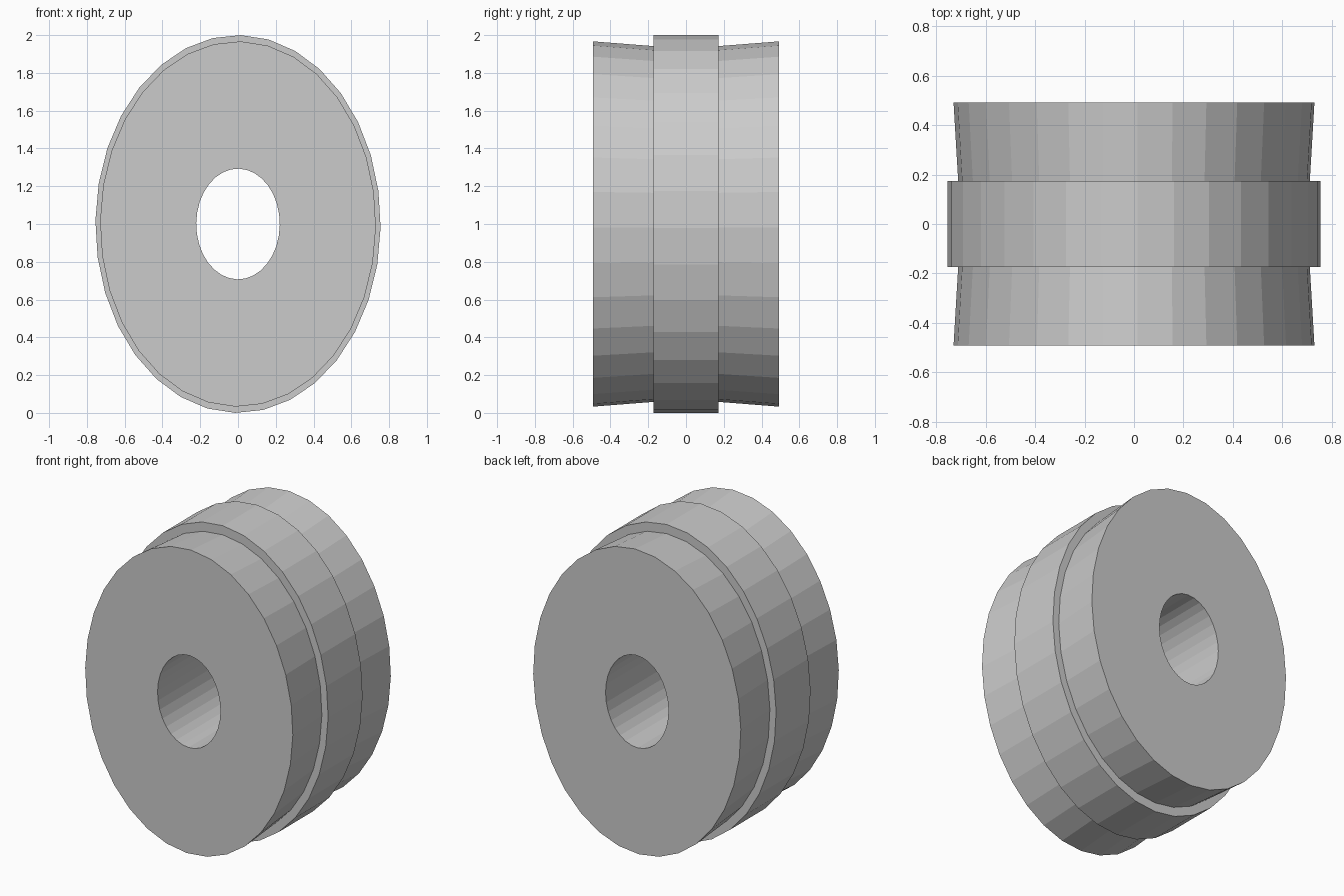
import bpy, bmesh, math

if "Cube" in bpy.data.objects:
    bpy.data.objects.remove(bpy.data.objects["Cube"])

SIDES = 32
OFFSET = -0.02      # slight turn of the facets
SQUASH = 0.755      # width relative to height


def lathe(name, profile):
    """Sweep a closed (radius, y) profile round an elliptical path."""
    bm = bmesh.new()
    rings = []
    for r, y in profile:
        ring = []
        for i in range(SIDES):
            a = OFFSET + 2 * math.pi * i / SIDES
            ring.append(bm.verts.new((r * SQUASH * math.cos(a), y, 1 + r * math.sin(a))))
        rings.append(ring)
    for k, ring in enumerate(rings):
        nxt = rings[(k + 1) % len(rings)]
        for i in range(SIDES):
            j = (i + 1) % SIDES
            bm.faces.new((ring[i], ring[j], nxt[j], nxt[i]))
    bmesh.ops.recalc_face_normals(bm, faces=bm.faces[:])
    mesh = bpy.data.meshes.new(name)
    bm.to_mesh(mesh)
    bm.free()
    obj = bpy.data.objects.new(name, mesh)
    bpy.context.collection.objects.link(obj)
    return obj


# Front half of the profile: bore, flared rim, waist, raised band
half = [(0.293, -0.492), (0.967, -0.492), (0.942, -0.173), (1.0, -0.173)]
lathe("wheel_body", half + [(r, -y) for r, y in reversed(half)])
